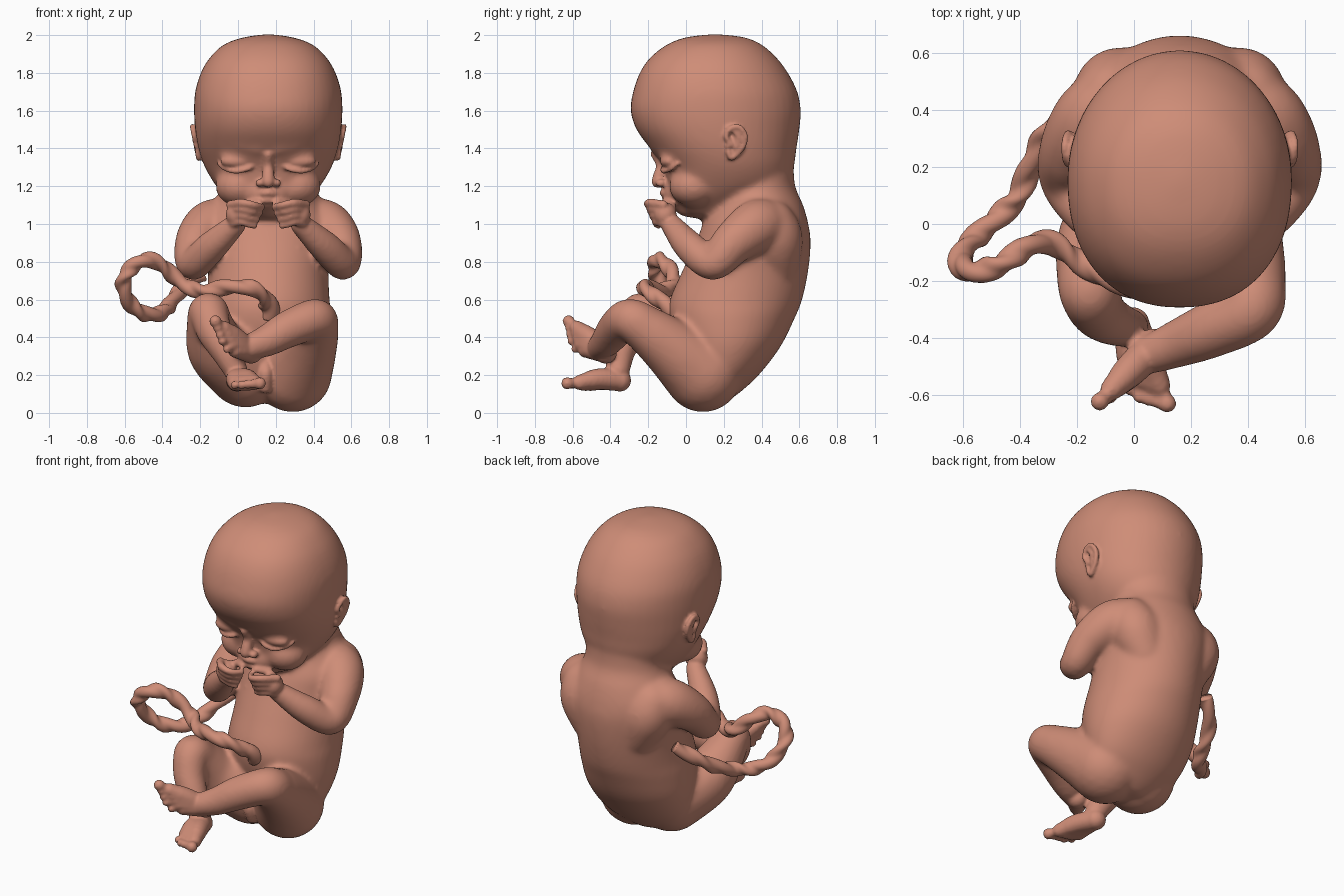
import bpy, bmesh, math
from mathutils import Vector

if "Cube" in bpy.data.objects:
    bpy.data.objects.remove(bpy.data.objects["Cube"])

CX = 0.16  # symmetry plane of head, torso and arms
skin = bpy.data.materials.new("warm_skin")
skin.diffuse_color = (0.62, 0.265, 0.185, 1)
skin.use_nodes = True
skin.node_tree.nodes["Principled BSDF"].inputs["Base Color"].default_value = skin.diffuse_color


def spline(rows, n):
    """Catmull-Rom through rows of numbers, n steps per span."""
    rows = [Vector(r) for r in rows]
    out = []
    for i in range(len(rows) - 1):
        p0, p1, p2, p3 = rows[max(i - 1, 0)], rows[i], rows[i + 1], rows[min(i + 2, len(rows) - 1)]
        for k in range(n):
            t = k / n
            out.append(0.5 * (2 * p1 + (p2 - p0) * t + (2 * p0 - 5 * p1 + 4 * p2 - p3) * t * t
                              + (3 * p1 - p0 - 3 * p2 + p3) * t ** 3))
    return out + [rows[-1]]


def unit_ball(sub):
    bm = bmesh.new()
    bmesh.ops.create_icosphere(bm, subdivisions=sub, radius=1)
    data = [v.co.copy() for v in bm.verts], [[v.index for v in f.verts] for f in bm.faces]
    bm.free()
    return data


BALLS = {2: unit_ball(2), 3: unit_ball(3)}


class Clay:
    """Collects overlapping solids that are later fused into one skin."""

    def __init__(self):
        self.v, self.f = [], []

    def add(self, verts, faces):
        b = len(self.v)
        self.v += [tuple(p) for p in verts]
        self.f += [[b + i for i in f] for f in faces]

    def ball(self, c, r):
        r = Vector((r, r, r)) if isinstance(r, (int, float)) else Vector(r)
        c = Vector(c)
        verts, faces = BALLS[3 if max(r) > 0.05 else 2]
        self.add([c + p * r for p in verts], faces)

    def limb(self, pts, n=6):
        for p in spline(pts, n):
            self.ball(p[:3], p[3])

    def loft(self, rows, front=2.0, n=48, steps=5):
        """Rows of (z, front y, back y, half width); front > 2 squares the front half."""
        rings = spline(rows, steps)
        verts = []
        for z, yf, yb, w in rings:
            for k in range(n):
                a = 2 * math.pi * k / n
                c, s = math.cos(a), math.sin(a)
                e = 2 / front if s < 0 else 1
                c, s = math.copysign(abs(c) ** e, c), math.copysign(abs(s) ** e, s)
                verts.append((CX + w * c, (yf + yb) / 2 + (yb - yf) / 2 * s, z))
        faces = [[j * n + k, j * n + (k + 1) % n, (j + 1) * n + (k + 1) % n, (j + 1) * n + k]
                 for j in range(len(rings) - 1) for k in range(n)]
        faces += [list(range(n))[::-1], [(len(rings) - 1) * n + k for k in range(n)]]
        self.add(verts, faces)

    def fuse(self, name, voxel, smooth):
        me = bpy.data.meshes.new(name)
        me.from_pydata(self.v, [], self.f)
        ob = bpy.data.objects.new(name + "_clay", me)
        bpy.context.collection.objects.link(ob)
        m = ob.modifiers.new("fuse", 'REMESH')
        m.mode, m.voxel_size = 'VOXEL', voxel
        s = ob.modifiers.new("soften", 'SMOOTH')
        s.factor, s.iterations = 0.5, smooth
        dg = bpy.context.evaluated_depsgraph_get()
        res = bpy.data.meshes.new_from_object(ob.evaluated_get(dg))
        bpy.data.objects.remove(ob)
        return res


def finish(name, me):
    me.materials.clear()
    me.materials.append(skin)
    for p in me.polygons:
        p.use_smooth = True
    ob = bpy.data.objects.new(name, me)
    bpy.context.collection.objects.link(ob)


def mir(s, pts):
    return [(CX + s * p[0],) + tuple(p[1:]) for p in pts]


# ---- broad masses: head, torso, soft face forms, arms, legs
big = Clay()
big.loft([(1.03, .04, .17, .07), (1.055, 0, .23, .13), (1.12, -.06, .36, .205), (1.2, -.095, .53, .275),
          (1.3, -.12, .57, .335), (1.4, -.19, .585, .37), (1.5, -.262, .60, .387), (1.6, -.293, .608, .393),
          (1.7, -.28, .59, .387), (1.8, -.245, .54, .357), (1.88, -.19, .48, .31), (1.95, -.10, .40, .235),
          (1.988, 0, .31, .13), (2.004, .13, .18, .02)], 2.25)
big.loft([(.05, .08, .2, .08), (.1, .04, .275, .18), (.2, 0, .385, .28), (.35, -.05, .50, .33),
          (.5, -.09, .575, .335), (.6, -.085, .615, .325), (.75, -.02, .647, .32), (.9, .05, .66, .335),
          (1.0, .09, .648, .34), (1.1, .14, .62, .29), (1.2, .17, .578, .25), (1.32, .17, .57, .25)])
big.ball((CX, -.045, 1.16), (.12, .08, .09))
big.ball((CX, .02, 1.08), (.085, .075, .045))
for s in (1, -1):
    big.ball((CX + s * .15, .04, 1.2), (.13, .13, .11))  # cheek
    big.limb(mir(s, [(.05, -.155, 1.4, .035), (.15, -.14, 1.425, .038), (.25, -.08, 1.43, .035)]))  # brow
    big.ball((CX + s * .165, -.08, 1.335), (.09, .058, .05))  # eye
    big.limb(mir(s, [(.16, .475, .80, .13), (.21, .465, .92, .155), (.23, .44, .99, .145)]))  # shoulder blade
    big.limb(mir(s, [(.12, .45, 1.03, .125), (.21, .43, 1.0, .138), (.305, .365, .985, .14), (.38, .25, .90, .115),
                     (.395, .14, .792, .09), (.30, .02, .88, .084), (.17, -.08, 1.0, .058)]))
big.limb([(.29, .09, .212, .21), (.36, -.06, .33, .163), (.405, -.2, .435, .128), (.405, -.3, .495, .11),
          (.27, -.37, .445, .1), (.15, -.42, .38, .084), (.05, -.46, .345, .068)], 8)
big.limb([(.04, .09, .237, .21), (-.10, -.05, .33, .166), (-.145, -.16, .45, .128), (-.155, -.24, .53, .107),
          (-.125, -.31, .43, .094), (-.06, -.35, .32, .08), (-.01, -.36, .22, .064)], 8)
base = big.fuse("base", 0.016, 8)

# ---- fine details added on the fused base
fine = Clay()
fine.add([v.co for v in base.vertices], [list(p.vertices) for p in base.polygons])

# nose and lips
fine.limb([(CX, -.16, 1.37, .028), (CX, -.132, 1.31, .028), (CX, -.143, 1.25, .034), (CX, -.15, 1.225, .034)])
for z, y, r in ((1.165, -.12, .021), (1.128, -.108, .021)):
    fine.limb([(CX - .065, y + .03, z - .008, .012), (CX, y, z, r), (CX + .065, y + .03, z - .008, .012)])

for s in (1, -1):
    # nostril wing, closed upper lid, lower lid
    fine.ball((CX + s * .045, -.132, 1.217), (.024, .03, .022))
    fine.ball((CX + s * .165, -.088, 1.332), (.088, .05, .038))
    fine.limb(mir(s, [(.075, -.112, 1.312, .011), (.12, -.125, 1.288, .014), (.18, -.112, 1.28, .015),
                      (.235, -.075, 1.295, .012), (.265, -.045, 1.32, .009)]))

    # ear: plate, rim, inner fold and tragus
    def ear(y, z, r, out=0):
        return (.345 + (z - 1.33) * .2 + out, y, z, r)
    fine.limb(mir(s, [ear(.245, 1.36, .022), ear(.275, 1.42, .032), ear(.28, 1.48, .03)]))
    rim = [(.24, 1.42), (.213, 1.465), (.24, 1.508), (.285, 1.512), (.315, 1.465), (.303, 1.41),
           (.27, 1.37), (.24, 1.348), (.225, 1.38)]
    fine.limb(mir(s, [ear(y, z, .015, .02) for y, z in rim]), 5)
    fine.limb(mir(s, [ear(.26, 1.485, .011, .022), ear(.285, 1.45, .012, .022), ear(.265, 1.405, .011, .022)]))
    fine.ball(mir(s, [ear(.225, 1.415, 0, .015)])[0][:3], .018)

    # hand: palm, four curled fingers and thumb
    fine.ball((CX + s * .165, -.11, 1.05), (.06, .06, .065))
    for i in range(4):
        z = 1.112 - .033 * i
        fine.limb(mir(s, [(.2 - .005 * i, -.12, z - .01, .025), (.14, -.192 + .012 * i, z, .023),
                          (.075 + .012 * i, -.198 + .014 * i, z - .012, .02),
                          (.032 + .014 * i, -.145, z - .022, .018)]))
    fine.limb(mir(s, [(.17, -.08, 1.06, .03), (.11, -.08, 1.1, .024), (.05, -.115, 1.115, .02)]))
    # nipple
    fine.ball((CX + s * .16, .085, .87), .012)


# feet: a fan of bones from the heel, each ending in a toe
def foot(heel, ankle, toes, across):
    heel, ankle, toes, across = map(Vector, (heel, ankle, toes, across))
    fine.ball(heel, .06)
    for i in range(5):
        t = i / 4 - 0.5  # last toe is the big one
        tip = toes + across * t + (toes - heel).normalized() * (.016 * (i / 4) - .02 * (i == 0))
        d = (tip - heel).normalized()
        knuckle = tip - d * .07
        mid = (heel + knuckle) / 2 * .6 + (ankle + knuckle) / 2 * .4
        r = (.021, .022, .023, .024, .031)[i]
        fine.limb([(*heel, .058), (*mid, .056), (*knuckle, .041)])
        fine.limb([(*knuckle, r), (*(tip - d * .025), r * .85), (*tip, r * 1.08)])


foot((.07, -.425, .32), (.03, -.46, .37), (-.09, -.605, .412), (-.04, -.01, .135))
foot((-.005, -.35, .172), (-.005, -.38, .24), (.05, -.605, .152), (.125, -.015, .012))

# small fold between the thighs
fine.limb([(.14, -.03, .27, .05), (.145, -.085, .21, .04), (.145, -.06, .14, .04)])
finish("baby_body", fine.fuse("baby_body", 0.0092, 3))

# ---- twisted umbilical cord: lobed section turning along a looped path
path = spline([(.17, -.06, .54), (.15, -.14, .60), (.07, -.22, .66), (-.07, -.2, .665), (-.2, -.125, .645),
               (-.3, -.065, .69), (-.39, -.09, .77), (-.48, -.15, .81), (-.57, -.165, .765), (-.607, -.13, .68),
               (-.57, -.06, .575), (-.49, .01, .525), (-.41, .09, .525), (-.365, .2, .57), (-.30, .32, .65),
               (-.2, .4, .73)], 14)
N = 20
verts, faces = [], []
side = Vector((0, 0, 1))
for i, p in enumerate(path):
    d = (path[min(i + 1, len(path) - 1)] - path[max(i - 1, 0)]).normalized()
    side = (side - d * side.dot(d)).normalized()
    up = d.cross(side)
    r0 = .039 + .02 * max(0, 1 - i / 14)
    for k in range(N):
        a = 2 * math.pi * k / N
        r = r0 * (1 + .15 * math.cos(2 * (a - i * .2)) + .05 * math.cos(3 * (a - i * .2)))
        verts.append(p + side * (r * math.cos(a)) + up * (r * math.sin(a)))
for i in range(len(path) - 1):
    faces += [[i * N + k, i * N + (k + 1) % N, (i + 1) * N + (k + 1) % N, (i + 1) * N + k] for k in range(N)]
faces += [list(range(N))[::-1], [(len(path) - 1) * N + k for k in range(N)]]
cord = bpy.data.meshes.new("umbilical_cord")
cord.from_pydata(verts, [], faces)
finish("umbilical_cord", cord)
